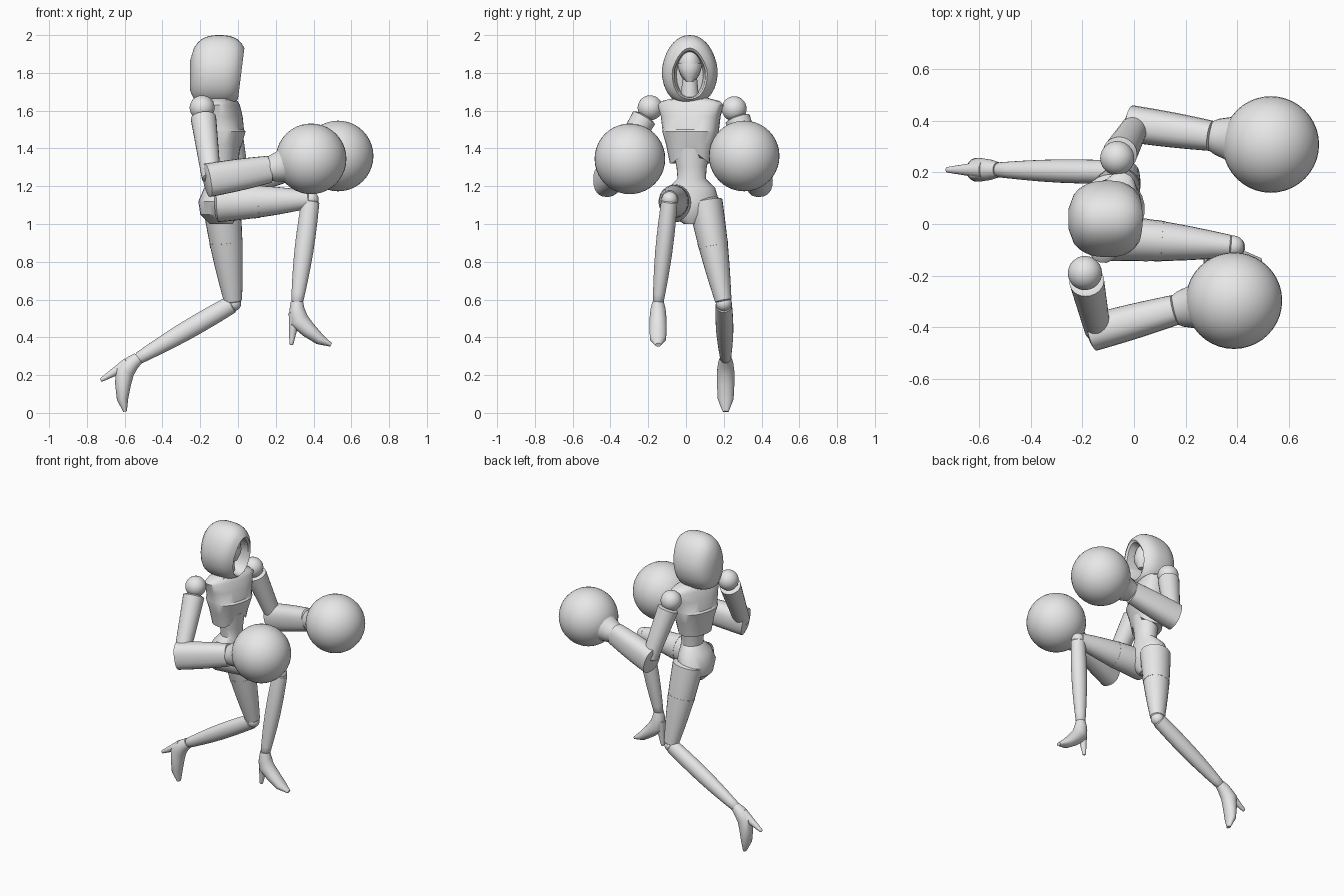
import bpy, bmesh, math
from mathutils import Vector, Matrix

cube = bpy.data.objects.get("Cube")
if cube:
    bpy.data.objects.remove(cube, do_unlink=True)

grey = bpy.data.materials.new("plain grey")
grey.use_nodes = True
grey.diffuse_color = (.8, .8, .8, 1)
grey.node_tree.nodes["Principled BSDF"].inputs["Base Color"].default_value = grey.diffuse_color
parts = []
UP = Vector((0, 0, 1))
LEFT = Vector((0, 1, 0))
FORWARD = Vector((1, 0, 0))


def finish(name, bm, location=(0, 0, 0)):
    bmesh.ops.recalc_face_normals(bm, faces=bm.faces)
    mesh = bpy.data.meshes.new(name)
    bm.to_mesh(mesh)
    bm.free()
    mesh.materials.append(grey)
    obj = bpy.data.objects.new(name, mesh)
    bpy.context.collection.objects.link(obj)
    obj.location = location
    parts.append(obj)


def loft(name, rings, side=LEFT, normal=None, segments=24, power=2, shape=None):
    """Skin a row of (centre, half width, half depth) rings and cap both ends."""
    bm = bmesh.new()
    centres = [Vector(ring[0]) for ring in rings]
    last = len(rings) - 1
    loops = []
    for i, (centre, width, depth) in enumerate(rings):
        along = normal or (centres[min(i + 1, last)] - centres[max(i - 1, 0)]).normalized()
        across = (side - along * side.dot(along)).normalized()
        outward = along.cross(across)
        loop = []
        for k in range(segments):
            angle = math.tau * k / segments
            c, s = [math.copysign(abs(v) ** (2 / power), v)
                    for v in (math.cos(angle), math.sin(angle))]
            point = centres[i] + across * c * width + outward * s * depth
            loop.append(bm.verts.new(shape(point, i) if shape else point))
        loops.append(loop)
    for low, high in zip(loops, loops[1:]):
        for k in range(segments):
            bm.faces.new((low[k - 1], low[k], high[k], high[k - 1]))
    bm.faces.new(loops[0])
    bm.faces.new(loops[-1])
    finish(name, bm)


def limb(name, start, end, thick, thin, bulge=0, depth=1, power=2):
    """Tapered limb with a muscle bulge and rounded ends."""
    start, end = Vector(start), Vector(end)
    steps = 10
    rings = []
    for i in range(steps + 1):
        t = (1 - math.cos(math.pi * i / steps)) / 2
        radius = thick + (thin - thick) * t + bulge * math.sin(math.pi * t)
        if i in (0, steps):
            radius *= .7
        rings.append((start.lerp(end, t), radius, radius * depth))
    loft(name, rings, power=power)


def ball(name, centre, radius, scale=(1, 1, 1)):
    bm = bmesh.new()
    bmesh.ops.create_uvsphere(bm, u_segments=40, v_segments=20, radius=radius)
    bmesh.ops.scale(bm, vec=scale, verts=bm.verts)
    finish(name, bm, centre)


# Ribcage, turned a little to the right, with an arched lower front edge
turn = Matrix.Rotation(-.27, 3, "Z")
chest = Vector((-.085, .025, 0))


def rib_arch(point, i):
    if i == 0 and point.x > chest.x:
        point.z += .08 * max(0, 1 - abs(point.y - chest.y) / .1)
    return point


ribs = [(1.32, .11, .085), (1.42, .13, .1), (1.49, .15, .12), (1.5, .15, .11),
        (1.57, .16, .1), (1.63, .18, .08), (1.65, .16, .07), (1.67, .08, .05)]
loft("ribcage", [(chest + UP * z, w, d) for z, w, d in ribs],
     side=turn @ LEFT, normal=UP, power=2.4, shape=rib_arch)

# Lapels running from the neck to the breastbone
for sign in (-1, 1):
    top, bottom = Vector((.04, .08 * sign, 1.66)), Vector((.1, .01 * sign, 1.53))
    limb("lapel", chest + turn @ top, chest + turn @ bottom, .025, .01, depth=.4)

# Belly and pelvis
hips = [(-.07, 1.4, .1, .08), (-.07, 1.3, .08, .07), (-.07, 1.24, .075, .066),
        (-.09, 1.19, .125, .09), (-.1, 1.12, .145, .11), (-.1, 1.05, .115, .1),
        (-.09, 1, .04, .06)]
loft("belly_and_pelvis", [((x, .03, z), w, d) for x, z, w, d in hips], normal=UP)

# Neck, head and half mask
middle = LEFT * .02
limb("neck", middle + Vector((-.1, 0, 1.6)), middle + Vector((-.09, 0, 1.8)), .055, .036)
ball("head", middle + Vector((-.085, 0, 1.845)), .1, (.8, .62, .95))
mask = []
for i in range(5):
    rise = i / 4
    width = .02 + .046 * math.sin(rise * math.pi / 2)
    mask.append((middle + Vector((-.045 - .025 * rise, 0, 1.755 + .095 * rise)), width, width))
loft("face_mask", mask, normal=UP)

# Hood: swollen egg from the lip to the back, with a hollow behind the lip
size, centre_x, centre_z = .185, -.1, 1.815


def hood_ring(along, shrink=1, inset=0):
    full = shrink * (1 - abs(along) ** 2.5) ** .4
    top, bottom = centre_z + size * full, centre_z - size * full ** .4
    x = centre_x + along * .156 - inset
    return Vector((x, 0, (top + bottom) / 2)) + middle, size * .8 * full, (top - bottom) / 2


lip = .86
hood = [hood_ring(lip, .75, .13), hood_ring(lip, .88, .01)]
backward = 14
hood += [hood_ring(lip - (lip + .985) * i / backward) for i in range(backward + 1)]


def hood_shape(point, i):
    # Lean the lip back at the chin and bring the crown to a soft point
    lean = max(0, 1 - i / 9)
    point.x -= .16 * lean * (centre_z + size * .65 - point.z)
    high = max(0, (point.z - centre_z) / size)
    peak = .45 if i < 3 else .15
    point.y = middle.y + (point.y - middle.y) * (1 - peak * high)
    return point


loft("hood", hood, normal=FORWARD, segments=36, power=2.2, shape=hood_shape)


# Arms: shoulder ball, upper arm, flared forearm, cuff and round glove
def arm(tag, *joints):
    shoulder, elbow, wrist, glove = map(Vector, joints)
    ball(tag + "_shoulder", shoulder, .066)
    limb(tag + "_upper_arm", shoulder.lerp(elbow, .12), elbow, .068, .05)
    back = elbow.lerp(wrist, -.1)
    limb(tag + "_forearm", back, wrist, .072, .058, bulge=.003, depth=1.24, power=2.4)
    loft(tag + "_cuff", [(wrist.lerp(glove, t), r, r) for t, r in
                         ((-.05, .058), (.05, .07), (.25, .083), (.5, .13))])
    ball(tag + "_round_glove", glove, .187)


arm("right", (-.19, -.19, 1.615), (-.14, -.415, 1.235), (.17, -.33, 1.29), (.387, -.297, 1.345))
arm("left", (-.065, .255, 1.61), (.01, .385, 1.235), (.31, .34, 1.315), (.53, .308, 1.36))


# Legs: thigh with a stocking band, knee, shin and a high-heeled shoe
def leg(tag, hip, knee, ankle, pitch):
    hip, knee, ankle = map(Vector, (hip, knee, ankle))
    limb(tag + "_thigh", hip, knee, .092, .042, bulge=.008, depth=1.1)
    limb(tag + "_stocking_band", hip.lerp(knee, .4), hip.lerp(knee, .46), .081, .078, depth=1.1)
    ball(tag + "_knee", knee, .042)
    limb(tag + "_shin", knee, ankle, .043, .028, bulge=.01, depth=1.1)
    spin = Matrix.Rotation(pitch, 3, "Y")

    def place(x, z):
        return ankle + spin @ Vector((x, 0, z))

    loft(tag + "_shoe", [(place(x, z), w, d) for x, z, w, d in (
        (0, .01, .03, .032), (0, -.03, .04, .04), (.01, -.09, .046, .052),
        (.06, -.14, .046, .042), (.12, -.19, .042, .03), (.18, -.22, .016, .01))])
    limb(tag + "_heel", place(-.01, -.05), place(-.03, -.22), .034, .01)


leg("left", (-.09, .1, 1.13), (-.025, .2, .58), (-.535, .21, .284), .91)
leg("right", (-.12, -.05, 1.11), (.385, -.087, 1.13), (.312, -.148, .58), 0)

# Smooth shading with sharp edges kept
for obj in bpy.context.selected_objects:
    obj.select_set(False)
for obj in parts:
    obj.select_set(True)
bpy.context.view_layer.objects.active = parts[0]
bpy.ops.object.shade_smooth_by_angle(angle=math.radians(35))
